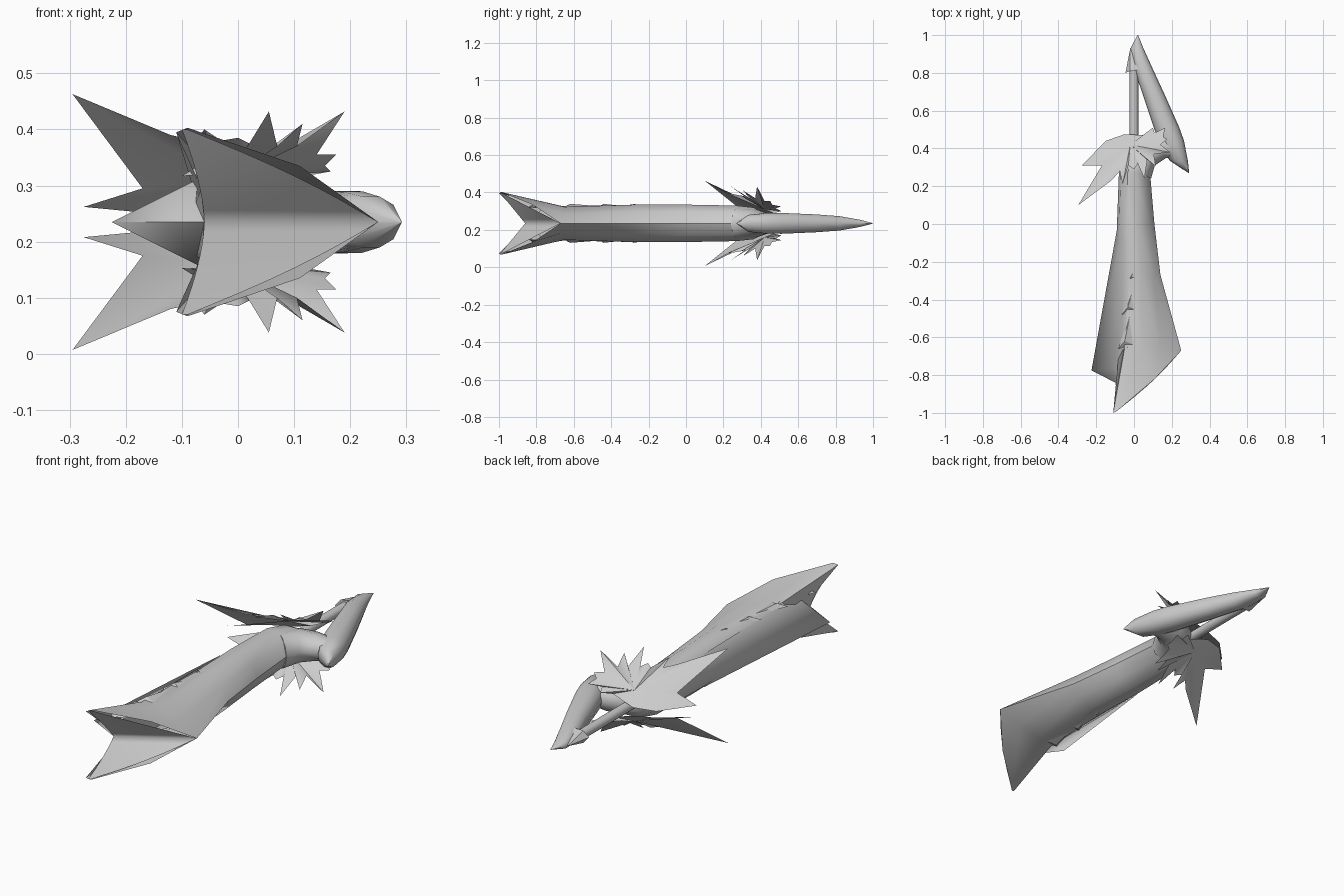
import bpy, bmesh, math

if "Cube" in bpy.data.objects:
    bpy.data.objects.remove(bpy.data.objects["Cube"])

ZC = 0.235  # height of the horizontal symmetry plane

grey = bpy.data.materials.new("plain grey")
grey.diffuse_color = (0.6, 0.6, 0.6, 1)
grey.use_nodes = True
grey.node_tree.nodes["Principled BSDF"].inputs["Base Color"].default_value = grey.diffuse_color


def make(name, verts, faces, angle=40, solid=True):
    """Mesh object from points given relative to the symmetry plane."""
    me = bpy.data.meshes.new(name)
    me.from_pydata([(x, y, z + ZC) for x, y, z in verts], [], faces)
    bm = bmesh.new()
    bm.from_mesh(me)
    bmesh.ops.remove_doubles(bm, verts=bm.verts, dist=0.0005)
    if solid:
        bmesh.ops.recalc_face_normals(bm, faces=bm.faces)
    bm.to_mesh(me)
    bm.free()
    me.materials.append(grey)
    ob = bpy.data.objects.new(name, me)
    bpy.context.collection.objects.link(ob)
    bpy.ops.object.select_all(action='DESELECT')
    ob.select_set(True)
    bpy.context.view_layer.objects.active = ob
    bpy.ops.object.shade_smooth_by_angle(angle=math.radians(angle))
    return ob


def full_ring(half):
    """Close an upper half section by mirroring it downwards."""
    return half + [(x, y, -z) for x, y, z in half[-2:0:-1]]


def loft(name, rings, angle=40, caps=(True, True)):
    n = len(rings[0])
    verts = [p for r in rings for p in r]
    faces = []
    for k in range(len(rings) - 1):
        for i in range(n):
            j = (i + 1) % n
            faces.append((k * n + i, k * n + j, (k + 1) * n + j, (k + 1) * n + i))
    if caps[0]:
        faces.append(tuple(range(n)))
    if caps[1]:
        faces.append(tuple(range((len(rings) - 1) * n, len(rings) * n)))
    return make(name, verts, faces, angle)


def oval(a, b, h, n=12, full=1.0):
    """Oval section from left point a to right point b, half height h."""
    cx, cy = (a[0] + b[0]) / 2, (a[1] + b[1]) / 2
    dx, dy = (b[0] - a[0]) / 2, (b[1] - a[1]) / 2
    return [(cx - dx * math.cos(t), cy - dy * math.cos(t),
             h * math.copysign(abs(math.sin(t)) ** full, math.sin(t)))
            for t in (2 * math.pi * i / n for i in range(n))]


# body: rounded shaft that flares into a notched mouth
def shaft(y, xl, xr, h):
    w = xr - xl
    return full_ring([(xl, y, 0), (xl + .06 * w, y, .6 * h), (xl + .28 * w, y, h),
                      (xl + .55 * w, y, h), (xl + .86 * w, y, .62 * h), (xr, y, 0)])


rim_half = [(-.06, -.86, 0), (-.065, -.9, .06), (-.11, -1, .16),
            (-.09, -.99, .168), (.11, -.82, .1), (.25, -.67, 0)]
flare = full_ring([(-.09, -.68, 0), (-.08, -.68, .06), (-.05, -.66, .092),
                   (.04, -.65, .088), (.14, -.655, .05), (.25, -.67, 0)])
loft("flared_body",
     [shaft(.42, .01, .12, .055), shaft(.36, -.06, .13, .085), shaft(.27, -.08, .085, .095),
      shaft(0, -.09, .108, .1), shaft(-.27, -.09, .14, .1), flare, full_ring(rim_half)],
     42, (True, False))

# mouth: smooth hollow face that closes the flared end
rows = 8
verts, faces = [], []
for k in range(-rows, rows + 1):
    t = k / rows
    xa, ya = -.06 - .04 * abs(t) ** 1.6, -.86 - .135 * abs(t)
    for i in range(rows + 1):
        u = i / rows
        # the outer corner runs along the rim, the centre row runs to the side tip
        xr, yr = .25 - .34 * abs(t), -.67 - .32 * abs(t)
        bulge = .02 * math.sin(math.pi * abs(t)) * u
        verts.append((xa + (xr - xa) * u + bulge, ya + (yr - ya) * u, .165 * t))
w = rows + 1
for k in range(2 * rows):
    for i in range(rows):
        a = k * w + i
        faces.append((a, a + 1, a + w + 1, a + w))
make("mouth_face", verts, faces, 120)

# side fin: long tapering blade along the left of the body
fin = [(-.225, -.775, 0), (-.085, .0, 0), (-.06, -.86, 0),
       (-.055, -.76, .085), (-.06, -.05, .08), (-.055, -.76, -.085), (-.06, -.05, -.08)]
make("side_fin", fin, [(0, 3, 4), (0, 4, 1), (0, 2, 3), (0, 5, 2), (0, 6, 5), (0, 1, 6),
                       (2, 5, 3), (3, 5, 6, 4), (1, 4, 6)], 50)

# splinters: ragged shards along the seam of fin and body
for s, side in ((1, "upper"), (-1, "lower")):
    for k, (y, ln) in enumerate([(-.85, .2), (-.66, .2), (-.48, .15), (-.32, .11)]):
        x = -.06 + .05 * (k / 3)
        v = [(x - .04, y, .082 * s), (x + .045, y + .02, .088 * s),
             (x + .025, y + ln, .092 * s), (x - .005, y + .04, .104 * s)]
        make(f"{side}_splinter_{k + 1}", v, [(0, 1, 3), (1, 2, 3), (2, 0, 3), (0, 2, 1)], 30)

# neck: bend joining the body to the head
loft("neck", [oval((-.06, .33), (.09, .24), .085), oval((.02, .44), (.11, .31), .075),
              oval((.1, .47), (.17, .35), .062), oval((.18, .48), (.23, .34), .05)], 50)

# head: curved blade from the rear point to the far point
head = [((.288, .27), (.292, .27), .002), ((.19, .335), (.286, .33), .047),
        ((.14, .41), (.265, .44), .057), ((.105, .51), (.24, .51), .058),
        ((.045, .69), (.16, .69), .05), ((.0, .82), (.1, .82), .04),
        ((-.018, .93), (.05, .93), .02), ((.018, 1.0), (.022, 1.0), .001)]
loft("blade_head", [oval(*s, n=10, full=.8) for s in head], 45)

# barb: hooked corner near the far point
make("barb", [(-.045, .8, 0), (-.02, .93, 0), (.05, .82, .036), (.05, .82, -.036),
              (-.02, .81, .03), (-.02, .81, -.03)],
     [(0, 1, 4), (1, 2, 4), (0, 5, 1), (1, 5, 3), (0, 4, 5), (4, 2, 3, 5), (1, 3, 2)], 30)

# rod: straight bar from the leaves to the barb
loft("rod", [oval((-.023, y), (.023, y), .023) for y in (.38, .84)], 50)

# leaf fans: ragged sheets above and below the neck
outline = [(-.295, .10, .228), (-.17, .31, .06), (-.275, .31, .027), (-.15, .44, .015),
           (-.05, .475, .02), (.06, .47, .055), (.10, .51, .065), (.11, .48, .08),
           (.165, .51, .09), (.155, .46, .1), (.175, .45, .12), (.14, .42, .12),
           (.19, .38, .197), (.105, .37, .135), (.115, .305, .175), (.07, .34, .135),
           (.055, .24, .197), (.02, .32, .14), (.0, .29, .15), (-.03, .31, .145),
           (-.06, .21, .165), (-.075, .28, .145), (-.12, .23, .155)]
for s, name in ((1, "upper_leaf_fan"), (-1, "lower_leaf_fan")):
    pts = [(-.02, .42, .075 * s)] + [(x, y, z * s) for x, y, z in outline]
    n = len(outline)
    tris = [(0, 1 + (i + 1) % n, 1 + i) for i in range(n)]
    make(name, pts, tris if s > 0 else [t[::-1] for t in tris], 70, solid=False)
